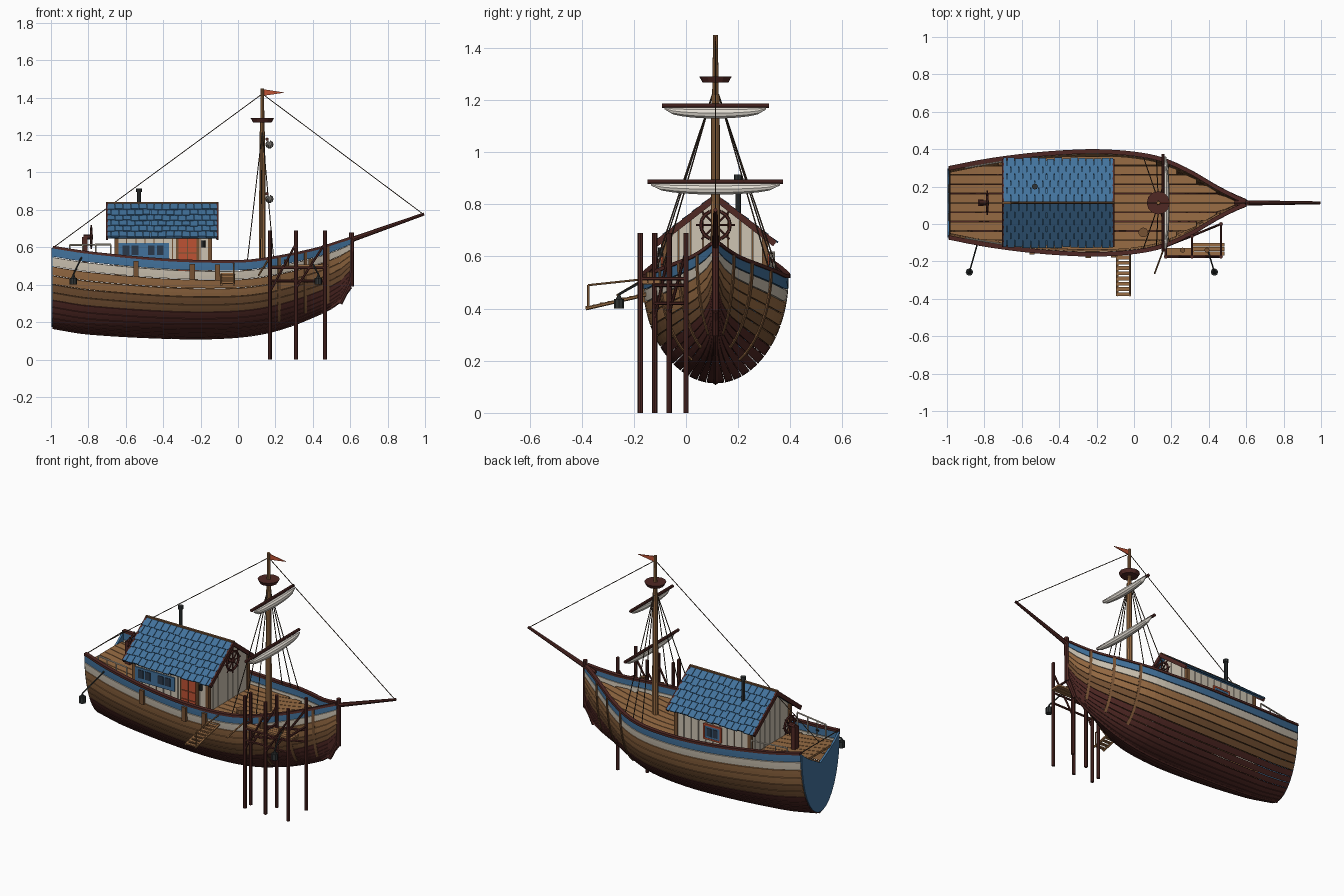
import bpy, bmesh, math, random
from mathutils import Vector, Matrix

if "Cube" in bpy.data.objects:
    bpy.data.objects.remove(bpy.data.objects["Cube"])
random.seed(4)
Y0 = 0.113  # boat centreline

def lin(c):
    c /= 255
    return c / 12.92 if c < 0.04 else ((c + 0.055) / 1.055) ** 2.4

COL = dict(blue=(66, 114, 156), cream=(205, 195, 178), light_wood=(152, 108, 68), mid_wood=(118, 82, 52),
           maroon=(80, 40, 36), orange_red=(190, 82, 52), iron=(48, 52, 52), glass=(42, 56, 74),
           sail_white=(228, 222, 212), rope=(70, 56, 44))
MAT = {}
for n, c in COL.items():
    MAT[n] = bpy.data.materials.new(n)
    MAT[n].diffuse_color = (*[lin(v) for v in c], 1)

class Part:
    """Collects shapes of one colour into one object."""
    def __init__(self, name, mat):
        self.name, self.mat, self.bm = name, mat, bmesh.new()
    def box(self, c, s, rx=0):
        m = Matrix.Translation(c) @ Matrix.Rotation(rx, 4, 'X') @ Matrix.Diagonal((*s, 1))
        bmesh.ops.create_cube(self.bm, size=1, matrix=m)
        return self
    def rod(self, p, q, r, r2=None, n=8):
        p, q = Vector(p), Vector(q)
        d = q - p
        m = Matrix.Translation((p + q) / 2) @ d.to_track_quat('Z', 'Y').to_matrix().to_4x4()
        bmesh.ops.create_cone(self.bm, cap_ends=True, segments=n, radius1=r,
                              radius2=r if r2 is None else r2, depth=d.length, matrix=m)
        return self
    def strip(self, rows):
        vs = [[self.bm.verts.new(p) for p in row] for row in rows]
        for a, b in zip(vs, vs[1:]):
            for i in range(len(a) - 1):
                self.bm.faces.new((a[i], a[i + 1], b[i + 1], b[i]))
        return self
    def prism(self, yz, x0, x1):
        a, b = [[self.bm.verts.new((x, y, z)) for y, z in yz] for x in (x0, x1)]
        self.bm.faces.new(a)
        self.bm.faces.new(b[::-1])
        for i in range(len(a)):
            j = (i + 1) % len(a)
            self.bm.faces.new((a[i], a[j], b[j], b[i]))
        return self
    def done(self, thick=0, weld=False):
        if weld:
            bmesh.ops.remove_doubles(self.bm, verts=self.bm.verts, dist=1e-5)
        bmesh.ops.recalc_face_normals(self.bm, faces=self.bm.faces)
        me = bpy.data.meshes.new(self.name)
        self.bm.to_mesh(me)
        me.materials.append(MAT[self.mat])
        ob = bpy.data.objects.new(self.name, me)
        bpy.context.collection.objects.link(ob)
        if thick:
            mod = ob.modifiers.new('thickness', 'SOLIDIFY')
            mod.thickness, mod.offset = thick, 0
        return ob

def curve(tab, x):
    """Smooth interpolation through (x, value) points."""
    i = max(k for k in range(len(tab) - 1) if tab[k][0] <= x or k == 0)
    (xa, a), (xb, b) = tab[i], tab[i + 1]
    sl = lambda k: (tab[min(k + 1, len(tab) - 1)][1] - tab[max(k - 1, 0)][1]) / (
        tab[min(k + 1, len(tab) - 1)][0] - tab[max(k - 1, 0)][0])
    h, t = xb - xa, (x - xa) / (xb - xa)
    return ((2*t**3 - 3*t*t + 1) * a + (t**3 - 2*t*t + t) * h * sl(i)
            + (3*t*t - 2*t**3) * b + (t**3 - t*t) * h * sl(i + 1))

BEAM = [(-.99, .185), (-.8, .222), (-.6, .25), (-.4, .268), (-.2, .275), (0, .262), (.15, .232), (.3, .166), (.45, .078), (.55, .028), (.6, .008)]
SHEER = [(-.99, .597), (-.8, .568), (-.4, .53), (-.1, .52), (.1, .528), (.4, .583), (.6, .645)]
KEEL = [(-.99, .175), (-.8, .145), (-.3, .12), (0, .128), (.2, .162), (.4, .235), (.54, .31), (.6, .39)]
XS = [-.99 + 1.59 * i / 30 for i in range(31)]
XS[-1] = .6

def hull(x, th, side, off=0):
    zs, p = curve(SHEER, x), 1 + max(0, x - .1) * .8
    y = (curve(BEAM, x) + off) * max(0, math.cos(th)) ** p
    return (x, Y0 + side * y, zs - (zs - curve(KEEL, x) + off) * math.sin(th))

# hull strakes, with thin open seams
N = 13
bands = [('blue', 'blue', 0, 1), ('cream', 'cream', 1, 2), ('upper', 'light_wood', 2, 4),
         ('middle', 'mid_wood', 4, 6), ('lower', 'maroon', 6, N)]
for nm, mat, a, b in bands:
    p = Part(nm + '_hull_planks', mat)
    for k in range(a, b):
        t0, t1 = k / N * math.pi / 2, (k + 1) / N * math.pi / 2 - (.010 if k < N - 1 else 0)
        for s in (-1, 1):
            p.strip([[hull(x, t0 + (t1 - t0) * j / 2, s) for j in range(3)] for x in XS])
    p.done(.012)
# transom with a dipped top
ths = [math.pi / 2 * i / 10 for i in range(11)]
sec = [hull(-.99, t, -1)[1:] for t in ths] + [hull(-.99, t, 1)[1:] for t in ths[-2::-1]]
sec += [(Y0 + .185 * u, .597 - .12 * (1 - abs(u)) ** .8) for u in (.75, .5, .25, 0, -.25, -.5, -.75)]
Part('transom', 'blue').prism(sec, -.997, -.985).done()
# rail cap, keel and stem
p = Part('rail_cap', 'maroon')
for s in (-1, 1):
    p.strip([[(x, Y0 + s * (curve(BEAM, x) + d), curve(SHEER, x) + .004) for d in (-.012, .012)] for x in XS])
p.done(.014)
p = Part('keel_and_stem', 'maroon')
for a, b in zip(XS, XS[1:]):
    p.rod((a, Y0, curve(KEEL, a)), (b, Y0, curve(KEEL, b)), .012, n=6)
p.rod((.545, Y0, .30), (.605, Y0, .42), .014).rod((.605, Y0, .39), (.607, Y0, .68), .014)
p.done()
# outer ribs near the bow
p = Part('bow_ribs', 'mid_wood')
for x in (.22, .36, .48):
    for s in (-1, 1):
        p.strip([[hull(x + d, 1.1 * i / 8, s, .008) for d in (-.007, .007)] for i in range(9)])
p.done(.008)
# deck planks
p = Part('deck', 'light_wood')
deckz = lambda x: curve(SHEER, x) - .06
for j in range(-5, 5):
    a, b = j * .05 + .002, j * .05 + .048
    rows = []
    for x in XS:
        w = curve(BEAM, x) - .022
        c, d = max(a, -w), min(b, w)
        if w > 0 and d - c > .003:
            rows.append([(x, Y0 + c, deckz(x)), (x, Y0 + d, deckz(x))])
    if len(rows) > 1:
        p.strip(rows)
p.done(.012)

# cabin walls: dark core behind cream planks
HW, ZB, SL = .19, .45, .175 / .225
top = lambda u: .825 - SL * abs(u)
Part('cabin_core', 'mid_wood').prism([(Y0 - HW, ZB), (Y0 + HW, ZB), (Y0 + HW, top(HW)), (Y0, top(0)), (Y0 - HW, top(HW))], -.645, -.155).done()
p = Part('cabin_wall_planks', 'cream')
for i in range(10):
    for s in (-1, 1):
        p.box((-.62 + i * .049, Y0 + s * HW, .566), (.044, .012, .232))
for j in range(-4, 4):
    u, v = j * .0475 + .002, j * .0475 + .0455
    for x in (-.65, -.158):
        p.prism([(Y0 + u, ZB), (Y0 + v, ZB), (Y0 + v, top(v)), (Y0 + u, top(u))], x, x + .01)
p.done()
p = Part('cabin_corner_posts', 'mid_wood')
for x in (-.65, -.15):
    for s in (-1, 1):
        p.box((x, Y0 + s * HW, .56), (.022, .022, .24))
p.done()
# roof slab, shingles, barge boards and ridge
ANG, LEN = math.atan2(.175, .225), .285
slab, sh, barge = Part('roof_slab', 'blue'), Part('roof_shingles', 'blue'), Part('barge_boards', 'maroon')
for s in (-1, 1):
    at = lambda d, x, h=0: (x, Y0 + s * (d * math.cos(ANG) + h * math.sin(ANG)), .826 - d * math.sin(ANG) + h * math.cos(ANG))
    slab.box(at(LEN / 2, -.405), (.585, LEN, .008), -s * ANG)
    for r in range(6):
        for c in range(15):
            a = max(-.70, -.70 + (c - .5 * (r % 2)) * .0422)
            b = min(-.11, -.70 + (c + 1 - .5 * (r % 2)) * .0422)
            if b - a > .005:
                l = .054 + random.uniform(-.004, .004)
                sh.box(at(r * .0475 + l / 2, (a + b) / 2, .009), (b - a - .003, l, .007), -s * (ANG - .08))
    for x in (-.70, -.11):
        barge.box(at(LEN / 2, x), (.012, LEN + .008, .024), -s * ANG)
slab.done(), sh.done()
barge.done()
Part('roof_ridge', 'mid_wood').box((-.405, Y0, .836), (.6, .014, .012)).done()
# chimney
Part('chimney', 'iron').rod((-.53, .2, .74), (-.53, .2, .9), .011).rod((-.53, .2, .895), (-.53, .2, .915), .016).done()

# windows and shutters: front pair and back single
yf, yb = Y0 - HW - .008, Y0 + HW + .008
p, g = Part('window_frames', 'blue'), Part('window_panes', 'glass')
p.box((-.505, yf, .58), (.27, .01, .085))
for x in (-.575, -.44):
    for dx in (-.024, .024):
        g.box((x + dx, yf - .004, .585), (.036, .008, .05))
p.box((-.4, yb, .575), (.1, .012, .075))
for dx in (-.021, .021):
    g.box((-.4 + dx, yb + .005, .575), (.034, .008, .05))
p.done(), g.done()
r = Part('red_window_trim', 'orange_red')
for dz in (-.042, .042):
    r.box((-.4, yb, .575 + dz), (.12, .016, .01))
for dx in (-.056, .056):
    r.box((-.4 + dx, yb, .575), (.01, .016, .09))
r.done()
# door
Part('door_frame', 'mid_wood').box((-.27, yf, .56), (.122, .01, .205)).done()
p = Part('door', 'orange_red')
for dx in (-.025, .025):
    for z in (.49, .543, .596, .634):
        p.box((-.27 + dx, yf - .006, z), (.045, .008, .048 if z < .6 else .03))
p.done()

# steering wheel at the stern and wheel on the gable
p = Part('ship_wheels', 'maroon')
for x, z, rad in ((-.785, .655, .048), (-.115, .72, .056)):
    pt = lambda a, q: (x, Y0 + q * math.cos(a), z + q * math.sin(a))
    for i in range(16):
        p.rod(pt(i * math.pi / 8, rad), pt((i + 1) * math.pi / 8, rad), .007, n=6)
    for i in range(4):
        p.rod(pt(i * math.pi / 4, rad * 1.35), pt(i * math.pi / 4 + math.pi, rad * 1.35), .004, n=6)
    p.rod((x - .04, Y0, z), (x + .01, Y0, z), .013)
p.box((-.82, Y0, .58), (.03, .035, .15))
p.done()

# mast, crow's nest, yards, bowsprit
Part('mast', 'light_wood').rod((.13, Y0, .45), (.13, Y0, 1.22), .019, .016, 10).rod((.13, Y0, 1.2), (.13, Y0, 1.45), .013, .009, 10).done()
Part('crows_nest', 'maroon').rod((.13, Y0, 1.268), (.13, Y0, 1.29), .05, .062, 12).done()
yd, sl = Part('yards', 'maroon'), Part('furled_sails', 'sail_white')
for z, h in ((1.178, .205), (.886, .26)):
    yd.rod((.155, Y0 - h, z), (.155, Y0 + h, z), .009)
    rows = []
    for i in range(13):
        u = -1 + i / 6
        rr = .004 + .018 * math.sqrt(max(0, 1 - u * u))
        rows.append([(.168 + rr * math.cos(a * math.pi / 5), Y0 + u * h * .95, z - .006 - rr + rr * math.sin(a * math.pi / 5)) for a in range(11)])
    sl.strip(rows)
yd.done(), sl.done(weld=True)
Part('bowsprit', 'maroon').rod((.54, Y0, .617), (.995, Y0, .778), .015, .008).done()
Part('pennant', 'orange_red').strip([[(.135, Y0, 1.445), (.135, Y0, 1.41)], [(.245, Y0, 1.428), (.245, Y0, 1.426)]]).done(.004)
# stays and shrouds
p = Part('rigging', 'rope')
p.rod((.13, Y0, 1.42), (.99, Y0, .777), .0025, n=5).rod((.13, Y0, 1.42), (-.985, Y0, .6), .0025, n=5)
for s in (-1, 1):
    for x in (.05, .12, .19):
        p.rod((.13, Y0 + s * .012, 1.22), (x, Y0 + s * (curve(BEAM, x) - .01), curve(SHEER, x)), .0028, n=5)
p.rod((-.985, Y0 - .18, .6), (-.985, Y0 + .18, .6), .003, n=5)
p.done()
# stern handrails
p = Part('stern_rails', 'cream')
for s in (-1, 1):
    pt = lambda x, h: (x, Y0 + s * (curve(BEAM, x) - .015), curve(SHEER, x) + h)
    p.rod(pt(-.9, .03), pt(-.68, .06), .005, n=6)
    for x in (-.9, -.83, -.76, -.68):
        p.rod(pt(x, -.05), pt(x, .03 + (x + .9) * .136), .004, n=6)
p.done()

# dock: two rows of posts, beams, braces
OUT, INN = [(.17, -.175), (.31, -.175), (.465, -.175)], [(.17, -.12), (.31, -.065), (.465, 0)]
p = Part('dock_posts_and_beams', 'maroon')
for x, y in OUT + INN:
    p.rod((x, y, 0), (x, y, .69), .0105)
for row in (OUT, INN):
    for z in (.49, .42):
        p.rod((*row[0], z), (*row[2], z), .007, n=6)
    p.rod((*row[0], .36), (*row[1], .62), .006, n=6).rod((*row[2], .62), (*row[1], .38), .006, n=6)
for a, b in zip(OUT, INN):
    p.rod((*a, .515), (*b, .515), .007, n=6)
p.done()
p = Part('dock_planks', 'light_wood')
for i in range(3):
    p.box((.4, -.111 - i * .0235, .503), (.17, .021, .012))
p.box((.245, -.148, .497), (.15, .04, .01)).done()
Part('dock_pots', 'mid_wood').rod((.26, -.14, .5), (.26, -.14, .535), .014).rod((.39, -.14, .505), (.39, -.14, .54), .014).done()
# boarding ramp with treads and a handrail
p = Part('boarding_ramp', 'light_wood')
zr = lambda y: .4 + (y + .385) * .23
for x in (-.09, -.022):
    p.rod((x, -.385, zr(-.385)), (x, -.12, zr(-.12)), .007, n=6)
for i in range(10):
    y = -.375 + i * .028
    p.box((-.056, y, zr(y) + .004), (.072, .02, .007))
p.rod((-.022, -.375, .4), (-.022, -.375, .49), .004, n=6).rod((-.022, -.375, .49), (-.022, -.14, .515), .004, n=6)
p.rod((.11, -.265, .45), (.16, -.13, .53), .005, n=6).done()
# hanging lanterns
p = Part('lanterns', 'iron')
for x, y, a in ((-.88, -.257, (-.83, -.08, .56)), (.43, -.257, (.395, -.14, .52))):
    p.rod((x, y, .4), (x, y, .437), .02).rod((x, y, .437), (x, y, .455), .012, .004)
    p.rod(a, (x, y, .455), .0045, n=6)
p.rod((-.185, yf - .012, .6), (-.185, yf - .012, .635), .01).done()
# hull fenders and deck barrel
p = Part('fenders', 'mid_wood')
for x in (-.545, -.245, -.11):
    y, z = hull(x, .15, -1)[1:]
    p.box((x, y - .012, z + .005), (.028, .022, .085))
p.done()
Part('deck_barrel', 'mid_wood').rod((.05, -.045, .46), (.05, -.045, .53), .026, n=10).done()

for m in bpy.data.materials:
    if m.users and not m.is_grease_pencil:
        m.use_nodes = True
        m.node_tree.nodes["Principled BSDF"].inputs["Base Color"].default_value = m.diffuse_color
